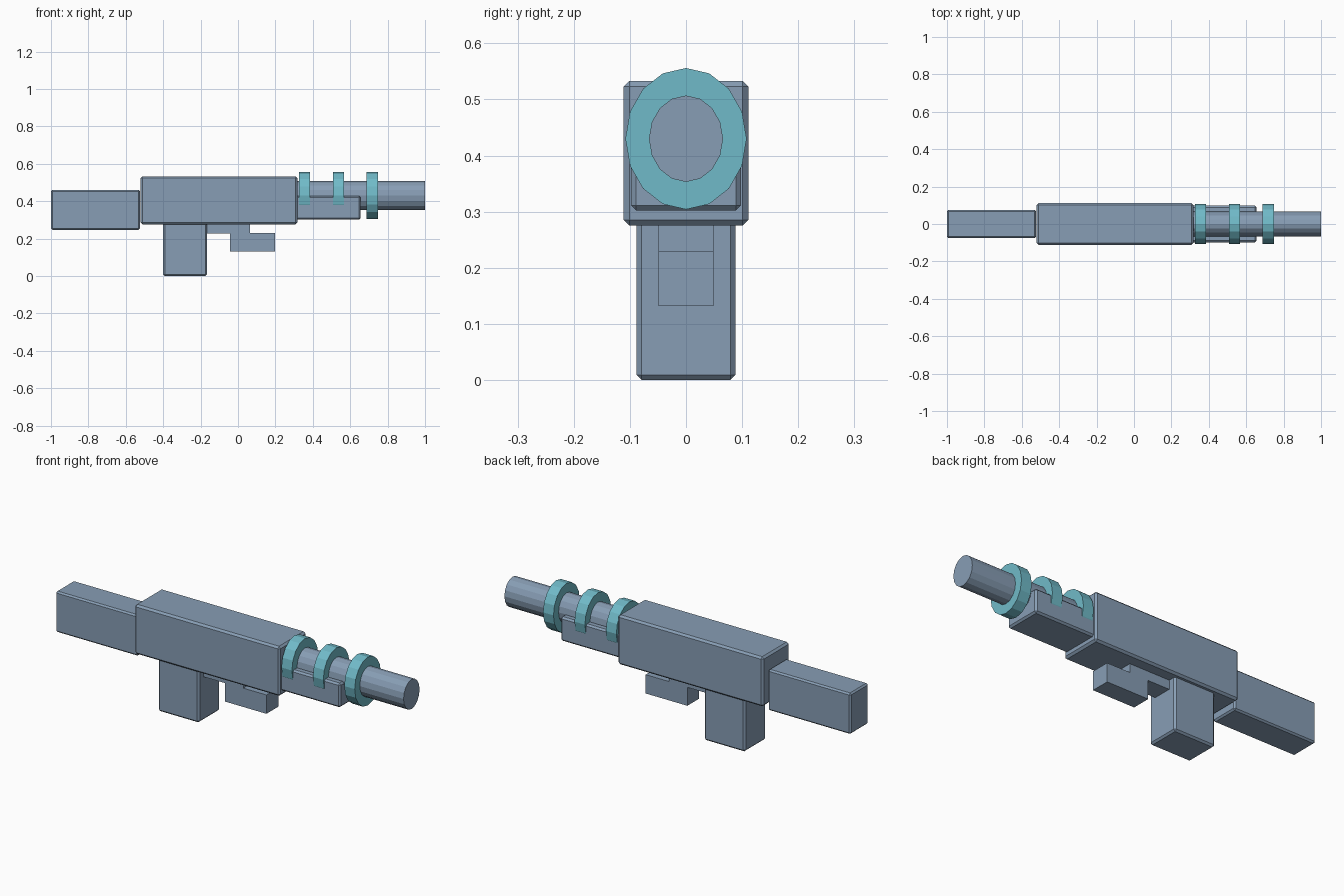
import bpy
import math
from mathutils import Matrix

if "Cube" in bpy.data.objects:
    bpy.data.objects.remove(bpy.data.objects["Cube"])


def make_material(name, rgb):
    mat = bpy.data.materials.new(name)
    mat.diffuse_color = (*rgb, 1.0)
    mat.use_nodes = True
    mat.node_tree.nodes["Principled BSDF"].inputs["Base Color"].default_value = mat.diffuse_color
    return mat


STEEL = make_material("blue_grey", (0.245, 0.34, 0.46))
TEAL = make_material("teal", (0.163, 0.49, 0.58))


def finish(name, mat):
    obj = bpy.context.object
    obj.name = name
    obj.data.materials.append(mat)
    return obj


def box(name, x0, x1, half_y, z0, z1, bevel=0.0):
    """Box from its x and z limits, with an optional chamfer on every edge."""
    bpy.ops.mesh.primitive_cube_add(size=1)
    obj = finish(name, STEEL)
    obj.data.transform(Matrix.Diagonal((x1 - x0, 2 * half_y, z1 - z0, 1)))
    obj.location = ((x0 + x1) / 2, 0, (z0 + z1) / 2)
    if bevel:
        mod = obj.modifiers.new("chamfer", 'BEVEL')
        mod.width = bevel
        mod.segments = 1
    return obj


def oval_cylinder(name, x0, x1, half_y, half_z, mat):
    """Sixteen-sided cylinder along x, slightly narrower than it is tall."""
    bpy.ops.mesh.primitive_cylinder_add(vertices=16, radius=1, depth=x1 - x0)
    obj = finish(name, mat)
    obj.data.transform(Matrix.Rotation(math.pi / 2, 4, 'Y'))
    obj.data.transform(Matrix.Diagonal((1, half_y, half_z, 1)))
    obj.location = ((x0 + x1) / 2, 0, 0.43)
    return obj


# Chamfered main blocks
box("body", -0.52, 0.317, 0.111, 0.275, 0.533, 0.01)
box("stock", -1.0, -0.524, 0.075, 0.247, 0.46, 0.008)
box("grip", -0.40, -0.165, 0.088, 0.0, 0.285, 0.009)
box("fore_end", 0.31, 0.656, 0.098, 0.302, 0.428, 0.009)

# Stepped trigger guard under the body
box("guard_upper", -0.17, 0.065, 0.049, 0.228, 0.28)
box("guard_lower", -0.042, 0.198, 0.049, 0.132, 0.23)

# Barrel with three coloured rings
oval_cylinder("barrel", 0.30, 1.0, 0.066, 0.077, STEEL)
for i, x in enumerate((0.356, 0.537, 0.718)):
    oval_cylinder(f"barrel_ring_{i + 1}", x - 0.03, x + 0.03, 0.108, 0.126, TEAL)
